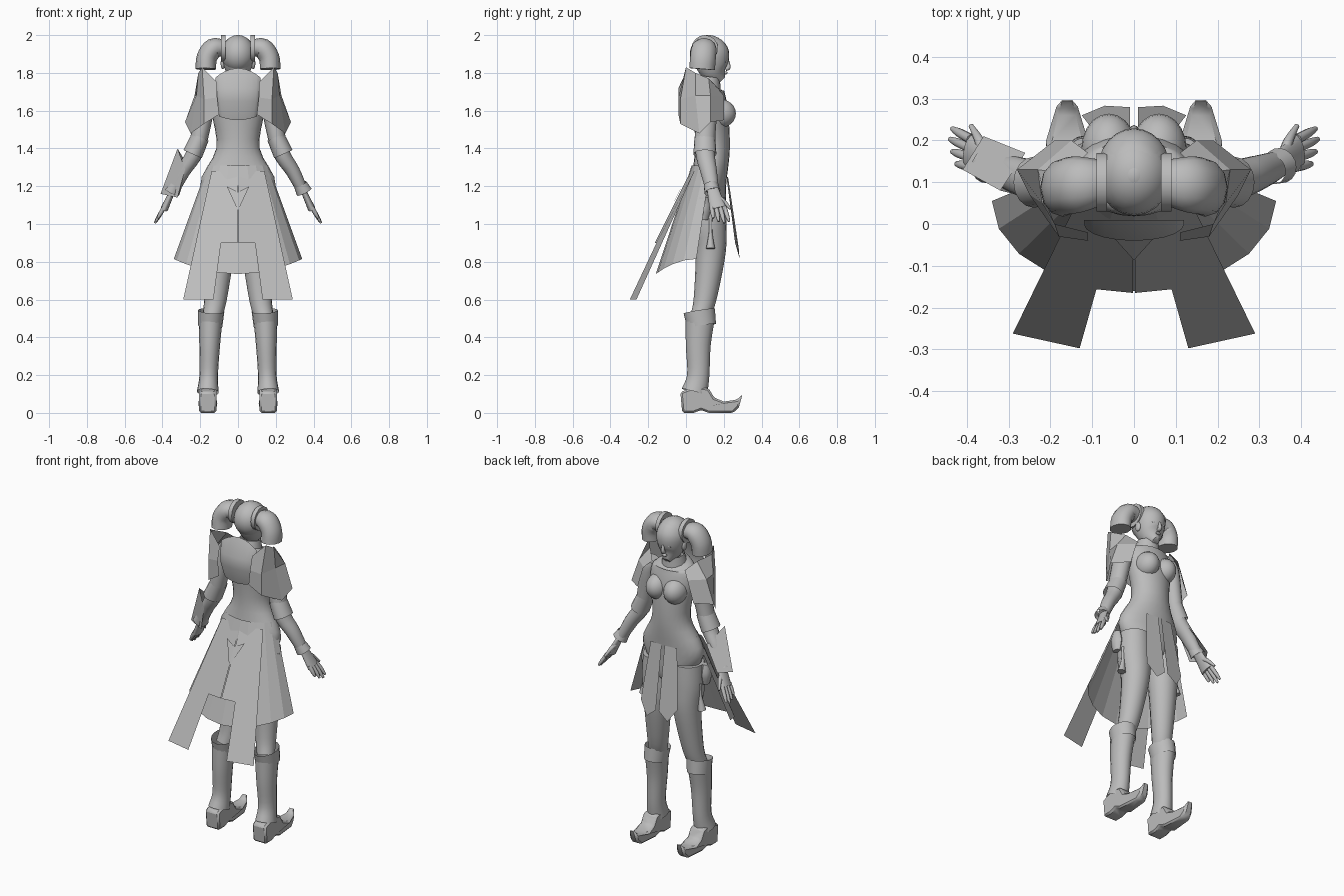
import bpy, bmesh, math
from mathutils import Vector

if "Cube" in bpy.data.objects:
    bpy.data.objects.remove(bpy.data.objects["Cube"], do_unlink=True)

GREY = (.5, .5, .5, 1)
grey = bpy.data.materials.new("plain grey")
grey.use_nodes = True
grey.diffuse_color = GREY
grey.node_tree.nodes["Principled BSDF"].inputs["Base Color"].default_value = GREY


def finish(name, mesh_builder, mirror=True, smooth=True, bevel=0):
    """Turn a bmesh into an object, mirrored across x when it is one of a pair."""
    mesh = bpy.data.meshes.new(name)
    mesh_builder.to_mesh(mesh)
    mesh_builder.free()
    mesh.materials.append(grey)
    part = bpy.data.objects.new(name, mesh)
    bpy.context.collection.objects.link(part)
    if mirror:
        part.modifiers.new("Mirror", "MIRROR")
    if bevel:
        part.modifiers.new("Bevel", "BEVEL").width = bevel
    if smooth:
        bpy.ops.object.select_all(action="DESELECT")
        part.select_set(True)
        bpy.context.view_layer.objects.active = part
        bpy.ops.object.shade_smooth_by_angle(angle=math.radians(50))
    return part


def skin(builder, rows, closed):
    """Bridge neighbouring rows of points with quads."""
    grid = [[builder.verts.new(point) for point in row] for row in rows]
    count = len(grid[0])
    for low, high in zip(grid, grid[1:]):
        for i in range(count if closed else count - 1):
            j = (i + 1) % count
            builder.faces.new((low[i], low[j], high[j], high[i]))
    return grid


def solid(name, rows, mirror=True, caps=True, bevel=0):
    """Closed loops bridged in order, with both ends capped."""
    builder = bmesh.new()
    grid = skin(builder, rows, True)
    if caps:
        builder.faces.new(grid[0])
        builder.faces.new(grid[-1])
    bmesh.ops.recalc_face_normals(builder, faces=builder.faces)
    return finish(name, builder, mirror, bevel=bevel)


def refine(rings, steps=4):
    """Pass a smooth curve through the given rings."""
    rings = [Vector(ring) for ring in rings]
    padded = [rings[0]] + rings + [rings[-1]]
    result = []
    for before, start, end, after in zip(padded, padded[1:], padded[2:], padded[3:]):
        for step in range(steps):
            t = step / steps
            leave, arrive = (end - before) / 2, (after - start) / 2
            ease = t * t * (3 - 2 * t)
            result.append(start.lerp(end, ease) + leave * t * (1 - t) ** 2
                          - arrive * t * t * (1 - t))
    return result + [rings[-1]]


def tube(name, rings, ratio=1, limit=1, axis=(1, 0, 0), mirror=True, sides=16, caps=True):
    """Oval tube through (x, y, z, radius); ratio and limit set the other radius."""
    axis = Vector(axis)
    rings = refine(rings)
    centres = [ring.to_3d() for ring in rings]
    last = len(rings) - 1
    rows = []
    for i, ring in enumerate(rings):
        tangent = (centres[min(i + 1, last)] - centres[max(i - 1, 0)]).normalized()
        across = (axis - tangent * axis.dot(tangent)).normalized()
        along = tangent.cross(across)
        radius = ring[3]
        depth = min(radius * ratio, limit)
        angles = [math.tau * k / sides for k in range(sides)]
        rows.append([centres[i] + across * math.cos(a) * radius + along * math.sin(a) * depth
                     for a in angles])
    return solid(name, rows, mirror, caps)


def ball(name, centre, radii, mirror=True, cut=None):
    builder = bmesh.new()
    bmesh.ops.create_uvsphere(builder, u_segments=20, v_segments=12, radius=1)
    bmesh.ops.scale(builder, vec=radii, verts=builder.verts)
    bmesh.ops.translate(builder, vec=centre, verts=builder.verts)
    if cut:
        everything = builder.verts[:] + builder.edges[:] + builder.faces[:]
        bmesh.ops.bisect_plane(builder, geom=everything, plane_co=cut[0],
                               plane_no=cut[1], clear_outer=True)
    return finish(name, builder, mirror)


def sheet(name, rows, mirror=True, smooth=False):
    builder = bmesh.new()
    skin(builder, rows, False)
    return finish(name, builder, mirror, smooth)


def arc_row(width, y, depth, z, lift=0, steps=5):
    """Quarter oval from the back centre line round to the side."""
    turns = [math.pi / 2 * i / steps for i in range(steps + 1)]
    return [(width * math.sin(a), y - depth * math.cos(a), z + lift * math.sin(a) ** 2)
            for a in turns]


def hanging_plate(name, outline, y, slope, wrap, top=1.3):
    """Cloth cut from an (x, z) outline, leaning outward below its top, wrapped at the side."""
    builder = bmesh.new()
    corners = [builder.verts.new((x, y + slope * (top - z) + wrap * max(0, x - .05), z))
               for x, z in outline]
    builder.faces.new(corners)
    return finish(name, builder, smooth=False)


# Torso and neck
tube("torso", [(0, .12, 1, .06), (0, .12, 1.2, .2), (0, .14, 1.4, .115), (0, .13, 1.6, .14),
               (0, .11, 1.7, .13), (0, .12, 1.75, .045), (0, .13, 1.82, .04)],
     limit=.092, mirror=False, sides=24)
ball("bust", (.06, .18, 1.585), (.066, .084, .076))
tube("collar", [(0, .11, 1.71, .075), (0, .12, 1.78, .06)], mirror=False, caps=False)

# Head, face and hair cap
tube("head", [(0, .19, 1.76, .02), (0, .15, 1.81, .065), (0, .13, 1.9, .087),
              (0, .12, 1.97, .06), (0, .12, 2, .01)], ratio=1.13, mirror=False, sides=24)
tube("nose", [(0, .22, 1.87, .006), (0, .225, 1.83, .012), (0, .21, 1.82, .01)],
     mirror=False, sides=8)
ball("lips", (0, .21, 1.8), (.016, .01, .008), mirror=False)
ball("eye", (.03, .21, 1.86), (.014, .008, .008))
ball("ear", (.08, .13, 1.85), (.012, .02, .03))
ball("hair_cap", (0, .12, 1.9), (.09, .1, .1), mirror=False,
     cut=((0, .17, 1.93), (0, 1, -.5)))

# Hair bunches with their bands
tube("hair_band", [(.065, .1, 1.93, .07), (.09, .1, 1.93, .07)], axis=(0, 1, 0))
tube("hair_bunch", [(.08, .1, 1.93, .055), (.13, .095, 1.93, .067), (.165, .09, 1.88, .068),
                    (.17, .085, 1.82, .068)], ratio=.8, axis=(0, 1, 0), sides=12)

# Back cape and shoulder capes
sheet("back_cape", [arc_row(.12, .01, 0, 1.825, -.05), arc_row(.12, 0, .04, 1.72),
                    arc_row(.115, 0, .04, 1.65), arc_row(.1, .01, .02, 1.55, .02)], smooth=True)
sheet("shoulder_cape", [
    [(.11, -.02, 1.75), (.19, 0, 1.83), (.21, .05, 1.8), (.16, .12, 1.77), (.11, .17, 1.72)],
    [(.11, -.04, 1.67), (.18, -.03, 1.66), (.22, .05, 1.68), (.23, .13, 1.68), (.15, .2, 1.68)],
    [(.1, -.04, 1.58), (.18, -.03, 1.53), (.25, .07, 1.48), (.28, .13, 1.54), (.19, .2, 1.55)]])

# Arms, cuffs and hands
tube("arm", [(.15, .11, 1.7, .04), (.17, .11, 1.64, .05), (.22, .1, 1.4, .045),
             (.29, .12, 1.28, .038), (.34, .14, 1.18, .03)], ratio=1.15)
tube("elbow_cuff", [(.2, .1, 1.46, .048), (.24, .1, 1.37, .053)], ratio=1.15, caps=False)
tube("wrist_cuff", [(.33, .13, 1.21, .036), (.35, .14, 1.17, .043)], caps=False)
tube("palm", [(.34, .14, 1.19, .03), (.39, .17, 1.08, .045)], ratio=.45, axis=(0, 1, 0))
for i, reach in enumerate((.7, .9, 1, .9)):
    knuckle = Vector((.39, .137 + .022 * i, 1.09))
    tip = knuckle + Vector((.05, .01 + .006 * i, -.085)) * reach
    tube("finger", [(*knuckle, .012), (*knuckle.lerp(tip, .6), .011), (*tip, .006)], sides=8)
tube("thumb", [(.36, .17, 1.14, .014), (.37, .2, 1.12, .012), (.39, .235, 1.08, .006)], sides=8)

# Pointed guard on the right forearm only
sheet("forearm_guard", [
    [(-.28, .07, 1.29), (-.32, .08, 1.4), (-.26, .17, 1.3)],
    [(-.32, .1, 1.14), (-.41, .13, 1.16), (-.36, .21, 1.17)]], mirror=False)

# Legs and boots
tube("thigh", [(.1, .12, 1.14, .09), (.1, .12, 1, .095), (.1, .13, .85, .08),
               (.12, .1, .6, .06), (.14, .07, .5, .05)])
tube("boot_shaft", [(.145, .075, .5, .064), (.15, .065, .36, .055), (.155, .065, .2, .049),
                    (.16, .045, .11, .058)], ratio=1.2, caps=False)
tube("boot_top", [(.142, .07, .54, .07), (.147, .083, .46, .064)], ratio=1.2, caps=False)

# Blocky curled shoe: a side outline swept across a width that narrows to the toe
shoe_outline = [(-.03, .11), (-.02, 0), (.04, 0), (.08, .015), (.12, 0), (.25, 0), (.28, .03),
                (.3, .1), (.27, .07), (.2, .06), (.15, .08), (.12, .13), (.05, .14)]
solid("shoe", [[(.16 + side * (.046 - .25 * max(0, y - .2)), y, z) for y, z in shoe_outline]
               for side in (-1, 1)], bevel=.01)

# Coat skirt, long tails, back emblem and front panels
sheet("skirt", [arc_row(.16, .13, .1, 1.31), arc_row(.34, .055, .215, .735, .08)])
hanging_plate("coat_tail", [(.002, 1.28), (.14, 1.28), (.29, .6), (.13, .6), (.09, .9), (.002, .9)],
              y=.035, slope=-.5, wrap=.22)
hanging_plate("back_emblem", [(0, 1.17), (.06, 1.2), (0, 1.07)], y=.028, slope=-.5, wrap=.22)
hanging_plate("front_panel", [(.01, 1.25), (.09, 1.25), (.125, .9), (.07, .82), (.01, .87)],
              y=.215, slope=.15, wrap=-.2)

# Hip pouch and hanging tassel
tube("hip_pouch", [(.2, .09, 1.14, .02), (.2, .09, 1.08, .03), (.2, .09, 1.02, .02)],
     ratio=1.3, sides=8)
tube("hip_tassel", [(.19, .13, 1.03, .01), (.19, .13, .95, .01), (.2, .13, .87, .024)], sides=8)
